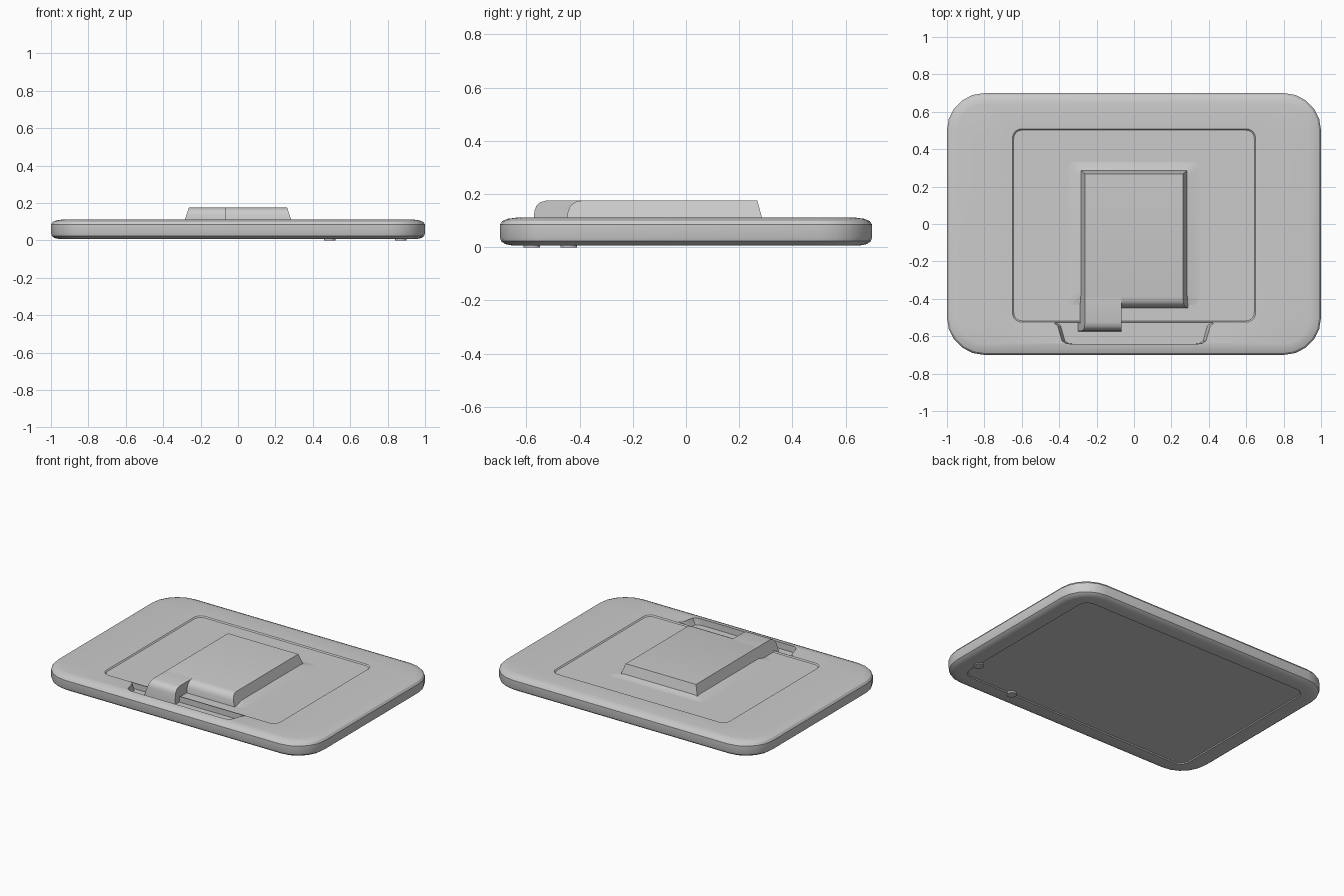
import bpy, bmesh, math

if "Cube" in bpy.data.objects:
    bpy.data.objects.remove(bpy.data.objects["Cube"])


def finish(name, bm, angle=30):
    bmesh.ops.recalc_face_normals(bm, faces=bm.faces)
    me = bpy.data.meshes.new(name)
    bm.to_mesh(me)
    bm.free()
    ob = bpy.data.objects.new(name, me)
    bpy.context.collection.objects.link(ob)
    smooth(ob, angle)
    return ob


def smooth(ob, angle=30):
    bpy.ops.object.select_all(action='DESELECT')
    bpy.context.view_layer.objects.active = ob
    ob.select_set(True)
    bpy.ops.object.shade_smooth_by_angle(angle=math.radians(angle))


def rounded_rect(x, y, r, z, cy=0.0, seg=5):
    pts = []
    for q, (sx, sy) in enumerate([(1, 1), (-1, 1), (-1, -1), (1, -1)]):
        for i in range(seg + 1):
            a = math.pi / 2 * (q + i / seg)
            pts.append((sx * (x - r) + r * math.cos(a),
                        cy + sy * (y - r) + r * math.sin(a), z))
    return pts


def loft(name, rings, angle=30):
    bm = bmesh.new()
    loops = [[bm.verts.new(p) for p in ring] for ring in rings]
    n = len(loops[0])
    for a, b in zip(loops, loops[1:]):
        for i in range(n):
            bm.faces.new((a[i], a[(i + 1) % n], b[(i + 1) % n], b[i]))
    bm.faces.new(loops[0])
    bm.faces.new(loops[-1])
    return finish(name, bm, angle)


def side_prism(name, profile, left, right, angle=35):
    """Extrude a (y, z) profile across x between two height-dependent sides."""
    return loft(name, [[(left(z), y, z) for y, z in profile],
                       [(right(z), y, z) for y, z in profile]], angle)


# Slab casing: bottom bezel, rounded edge, top surface and sunken centre panel
body = loft("casing", [
    rounded_rect(0.87, 0.58, 0.06, 0.012),
    rounded_rect(0.875, 0.585, 0.065, 0.006),
    rounded_rect(0.95, 0.65, 0.15, 0.006),
    rounded_rect(0.98, 0.68, 0.18, 0.012),
    rounded_rect(0.995, 0.695, 0.195, 0.023),
    rounded_rect(1.0, 0.70, 0.20, 0.038),
    rounded_rect(1.0, 0.70, 0.20, 0.085),
    rounded_rect(0.99, 0.69, 0.19, 0.099),
    rounded_rect(0.97, 0.67, 0.17, 0.107),
    rounded_rect(0.94, 0.64, 0.14, 0.111),
    rounded_rect(0.65, 0.517, 0.05, 0.107, -0.008),
    rounded_rect(0.643, 0.51, 0.045, 0.100, -0.008),
])

# Cable recess along the lower edge
outline = [(0.43, -0.528), (0.408, -0.545), (0.395, -0.59),
           (0.385, -0.625), (0.365, -0.638), (0.34, -0.641)]
outline += [(-x, y) for x, y in reversed(outline)]
cutter = loft("recess_cutter", [[(x * s, y, z) for x, y in outline]
                                for s, z in ((0.96, 0.068), (1.0, 0.108), (1.0, 0.2))])
cutter.hide_render = True
cut = body.modifiers.new("recess", 'BOOLEAN')
cut.object = cutter
cut.operation = 'DIFFERENCE'
cut.solver = 'EXACT'
bpy.context.view_layer.objects.active = body
bpy.ops.object.modifier_apply(modifier=cut.name)
bpy.data.objects.remove(cutter)
smooth(body)

# Raised block with flared foot
side = lambda z: 0.262 + (0.176 - z) * 0.34
side_prism("raised_block",
           [(0.29, 0.095), (0.268, 0.176), (-0.39, 0.176), (-0.415, 0.171),
            (-0.434, 0.157), (-0.444, 0.135), (-0.449, 0.095)],
           lambda z: -side(z), side)
loft("block_foot", [
    rounded_rect(0.36, 0.39, 0.03, 0.099, -0.05, 2),
    rounded_rect(0.31, 0.35, 0.03, 0.104, -0.05, 2),
    rounded_rect(0.283, 0.335, 0.02, 0.113, -0.05, 2)], 60)

# Cable cover reaching down into the recess
side_prism("cable_cover",
           [(-0.38, 0.06), (-0.38, 0.1755), (-0.525, 0.1755), (-0.548, 0.169),
            (-0.563, 0.155), (-0.570, 0.135), (-0.574, 0.06)],
           lambda z: -side(z), lambda z: -0.068)

# Two round feet on the bezel
for i, (x, y) in enumerate([(0.49, -0.58), (0.87, -0.44)]):
    bpy.ops.mesh.primitive_cylinder_add(vertices=20, radius=0.031, depth=0.02,
                                        location=(x, y, 0.01))
    ob = bpy.context.object
    ob.name = f"round_foot_{i + 1}"
    smooth(ob)
